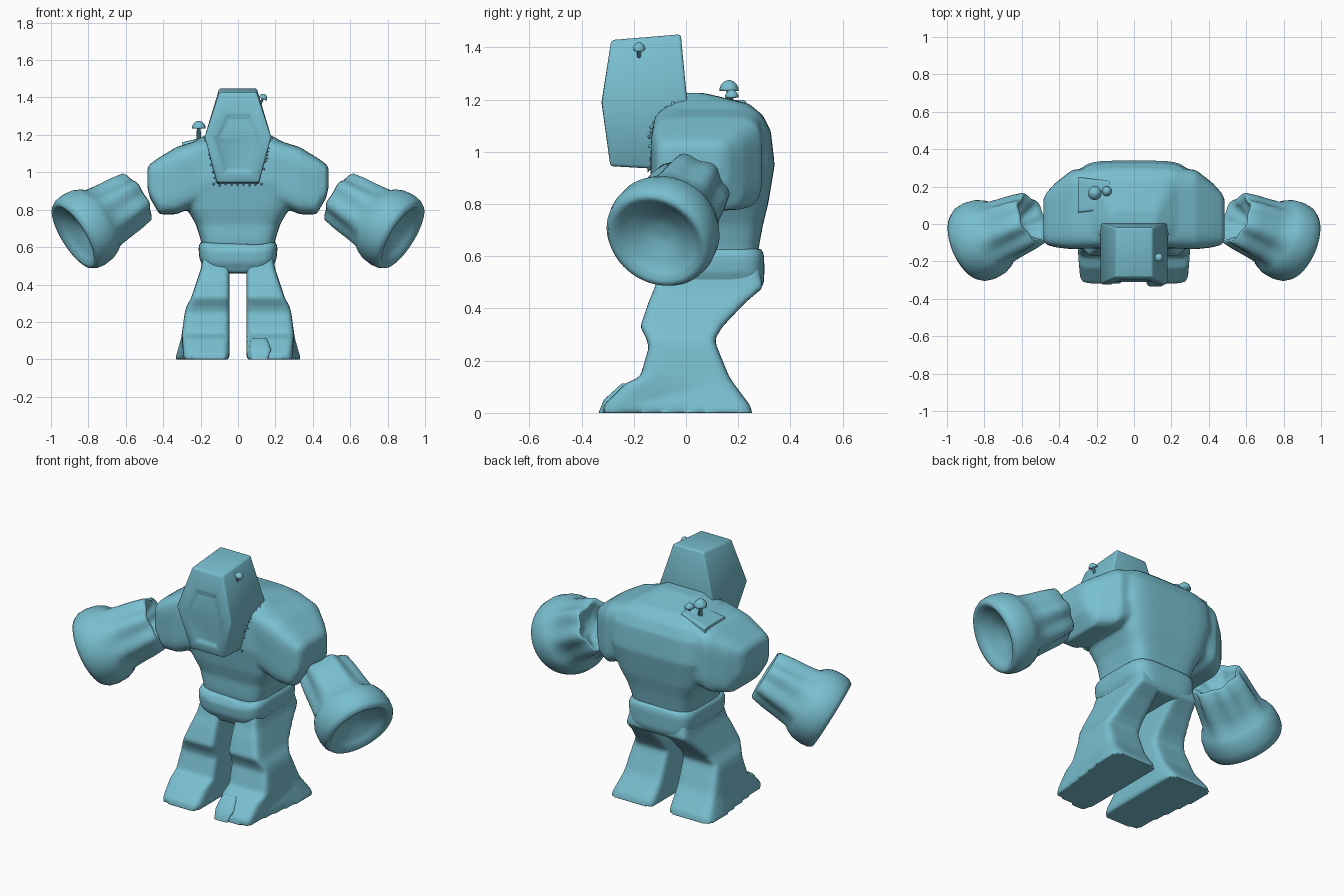
import bpy, bmesh, math, random
from mathutils import Vector

cube = bpy.data.objects.get("Cube")
if cube:
    bpy.data.objects.remove(cube)

stone = bpy.data.materials.new("teal_stone")
stone.use_nodes = True
TEAL = (0.19, 0.52, 0.63, 1)
stone.diffuse_color = TEAL
stone.node_tree.nodes["Principled BSDF"].inputs["Base Color"].default_value = TEAL


def skin(bm, rings):
    """Bridge a row of closed rings and cap both ends."""
    rows = [[bm.verts.new(p) for p in ring] for ring in rings]
    n = len(rows[0])
    for low, high in zip(rows, rows[1:]):
        for i in range(n):
            j = (i + 1) % n
            bm.faces.new((low[i], low[j], high[j], high[i]))
    bm.faces.new(rows[0][::-1])
    bm.faces.new(rows[-1])


def loft(bm, sections, axis="z", power=5, count=40):
    """Rounded box sections: (position, a_min, a_max, b_min, b_max)."""
    rings = []
    for t, a0, a1, b0, b1 in sections:
        ring = []
        for i in range(count):
            ang = math.tau * (i + 0.5) / count
            c, s = math.cos(ang), math.sin(ang)
            a = (a0 + a1) / 2 + (a1 - a0) / 2 * math.copysign(abs(c) ** (2 / power), c)
            b = (b0 + b1) / 2 + (b1 - b0) / 2 * math.copysign(abs(s) ** (2 / power), s)
            ring.append((a, b, t) if axis == "z" else (t, a, b))
        rings.append(ring)
    skin(bm, rings)


def lathe(bm, profile, origin, direction, count=12, flutes=0):
    """Turned shape along a direction: (distance, radius, flute depth)."""
    d = Vector(direction).normalized()
    u = d.orthogonal().normalized()
    v = d.cross(u)
    rings = []
    for t, r, depth in profile:
        ring = []
        for i in range(count):
            ang = math.tau * i / count
            rr = r * (1 + depth * math.cos(flutes * ang))
            ring.append(Vector(origin) + d * t + (u * math.cos(ang) + v * math.sin(ang)) * rr)
        rings.append(ring)
    skin(bm, rings)


def finish(bm, name, voxel=0, smooth=0, mirror=False, bevel=0, angle=40):
    bmesh.ops.recalc_face_normals(bm, faces=bm.faces)
    mesh = bpy.data.meshes.new(name)
    bm.to_mesh(mesh)
    bm.free()
    mesh.materials.append(stone)
    obj = bpy.data.objects.new(name, mesh)
    bpy.context.collection.objects.link(obj)
    for poly in mesh.polygons:
        poly.use_smooth = True
    if voxel:
        mod = obj.modifiers.new("fuse", "REMESH")
        mod.mode = "VOXEL"
        mod.voxel_size = voxel
        mod.use_smooth_shade = True
    if smooth:
        mod = obj.modifiers.new("soften", "SMOOTH")
        mod.factor = 0.5
        mod.iterations = smooth
    if bevel:
        mod = obj.modifiers.new("round_edges", "BEVEL")
        mod.width = bevel
        mod.segments = 3
        mod.limit_method = "ANGLE"
        mod.angle_limit = math.radians(angle)
    if mirror:
        obj.modifiers.new("mirror", "MIRROR").use_mirror_merge = False


# Torso: tapered trunk fused with a broad shoulder yoke
bm = bmesh.new()
loft(bm, [(z, -w, w, f, b) for z, w, f, b in (
    (.58, .19, -.09, .27), (.64, .2, -.1, .28), (.72, .225, -.1, .295),
    (.8, .27, -.12, .315), (.95, .31, -.14, .34), (1.08, .31, -.13, .325),
    (1.14, .28, -.11, .295), (1.185, .2, -.07, .24), (1.225, .12, -.02, .07))])
half = ((.485, -.08, .13, .92, 1.02), (.47, -.11, .165, .86, 1.045),
        (.42, -.125, .22, .775, 1.08), (.33, -.135, .29, .775, 1.135),
        (.2, -.13, .3, .83, 1.175), (.06, -.11, .28, .87, 1.195))
loft(bm, [(-x, *s) for x, *s in half] + list(half[::-1]), axis="x")
finish(bm, "torso", voxel=.012, smooth=5)

# Belt, dipping slightly at the front, with the hips below it
bm = bmesh.new()
loft(bm, [(z, -w, w, f, b) for z, w, f, b in (
    (.46, .16, -.1, .28), (.5, .19, -.12, .3), (.54, .207, -.13, .3),
    (.6, .212, -.135, .3), (.63, .2, -.12, .29))])
for v in bm.verts:
    if v.co.y < .05 and v.co.z > .5:
        v.co.z -= .04 * max(0, 1 - abs(v.co.x) / .2)
finish(bm, "belt", voxel=.012, smooth=4)

# Legs with bent knees and wide wedge feet that narrow to the front
bm = bmesh.new()
loft(bm, [(z, .045, x, f, b) for z, x, f, b in (
    (0, .338, -.32, .255), (.03, .328, -.315, .245), (.11, .305, -.235, .185),
    (.14, .3, -.175, .165), (.25, .285, -.143, .12), (.28, .277, -.15, .11),
    (.33, .25, -.175, .14), (.42, .22, -.145, .225), (.48, .2, -.12, .295),
    (.56, .185, -.1, .28))], power=9)
for v in bm.verts:
    if v.co.z < .13 and v.co.x > .1:
        v.co.x -= .045 * min(1, max(0, (.1 - v.co.y) / .3)) * (1 - v.co.z / .13)
finish(bm, "legs", voxel=.011, smooth=3, mirror=True)

# Extra toe slab on the left foot
bm = bmesh.new()
loft(bm, [(0, .065, .165, -.335, -.18), (.05, .06, .18, -.315, -.18),
          (.1, .065, .16, -.26, -.17), (.113, .075, .15, -.245, -.17)], power=5)
finish(bm, "left_toe", bevel=.006)

# Fluted forearms with hollow elbows and flared cuffs with sunken palms
bm = bmesh.new()
elbow, cuff = Vector((.54, .03, .87)), Vector((.88, -.113, .658))
lathe(bm, [(.1, .02, 0), (.085, .07, .04), (.03, .108, .08), (-.005, .128, .08),
           (.005, .14, .08), (.08, .151, .08), (.18, .162, .06), (.245, .172, .03),
           (.265, .198, 0), (.3, .214, 0), (.36, .22, 0), (.4, .214, 0),
           (.425, .2, 0), (.425, .178, 0), (.4, .155, 0), (.375, .125, 0),
           (.365, .085, 0), (.345, .062, 0), (.34, .015, 0)],
      elbow, cuff - elbow, count=56, flutes=7)
finish(bm, "forearms", smooth=2, mirror=True)

# Coffin-shaped head with a sunken face panel
bm = bmesh.new()
skin(bm, [[(-w, f, zf), (w, f, zf), (w, b, zb), (-w, b, zb)]
          for w, f, b, zf, zb in ((.112, -.29, -.03, .945, .93),
                                  (.178, -.322, .005, 1.19, 1.19),
                                  (.1, -.287, -.02, 1.428, 1.45))])
bmesh.ops.recalc_face_normals(bm, faces=bm.faces)
bm.normal_update()
front = [f for f in bm.faces if f.normal.y < -.8]
bmesh.ops.inset_region(bm, faces=front, thickness=.05, use_even_offset=True)
panel = {v for f in front for v in f.verts}
for v in panel:
    if v.co.z > 1.25:
        v.co.z -= .07
        v.co.y -= .007
bm.normal_update()
bmesh.ops.inset_region(bm, faces=front, thickness=.02, use_even_offset=True)
for v in {v for f in front for v in f.verts}:
    v.co.y += .015
finish(bm, "head", bevel=.018, angle=36)

# Moss patch on the right shoulder
bm = bmesh.new()
loft(bm, [(-.3, .06, .25, 1.08, 1.16), (-.13, .08, .23, 1.12, 1.2)], axis="x", power=9)
finish(bm, "moss_patch", bevel=.004)

# Mushrooms on the right shoulder and the left of the head
bm = bmesh.new()
for base, lean, size in (((-.21, .165, 1.17), (0, 0, 1), 1),
                         ((-.15, .175, 1.165), (.1, 0, 1), .7),
                         ((.115, -.18, 1.355), (.45, 0, 1), .65)):
    shape = ((0, .013), (.065, .01), (.063, .036), (.072, .037), (.088, .03), (.1, .017), (.105, .003))
    lathe(bm, [(t * size, r * size, 0) for t, r in shape], base, lean, count=16)
finish(bm, "mushrooms")

# Small moss tufts along the seam between head and chest
random.seed(4)
bm = bmesh.new()
for side in (-1, 1):
    for k in range(14):
        z = .95 + .018 * k
        x = side * (.178 - .27 * abs(z - 1.19))
        y = -.13 + max(0, z - 1.1) * .9 + random.uniform(-.01, .01)
        tip = (side, random.uniform(-.8, 0), random.uniform(-.8, .3))
        size = random.uniform(.008, .018)
        lathe(bm, [(-.01, .008, 0), (0, .008, 0), (size, .001, 0)], (x, y, z), tip, count=5)
for k in range(9):
    x = -.13 + .032 * k
    lathe(bm, [(0, .008, 0), (random.uniform(.01, .02), .001, 0)], (x, -.14, .94), (0, -.4, -1), count=5)
finish(bm, "moss_tufts")
